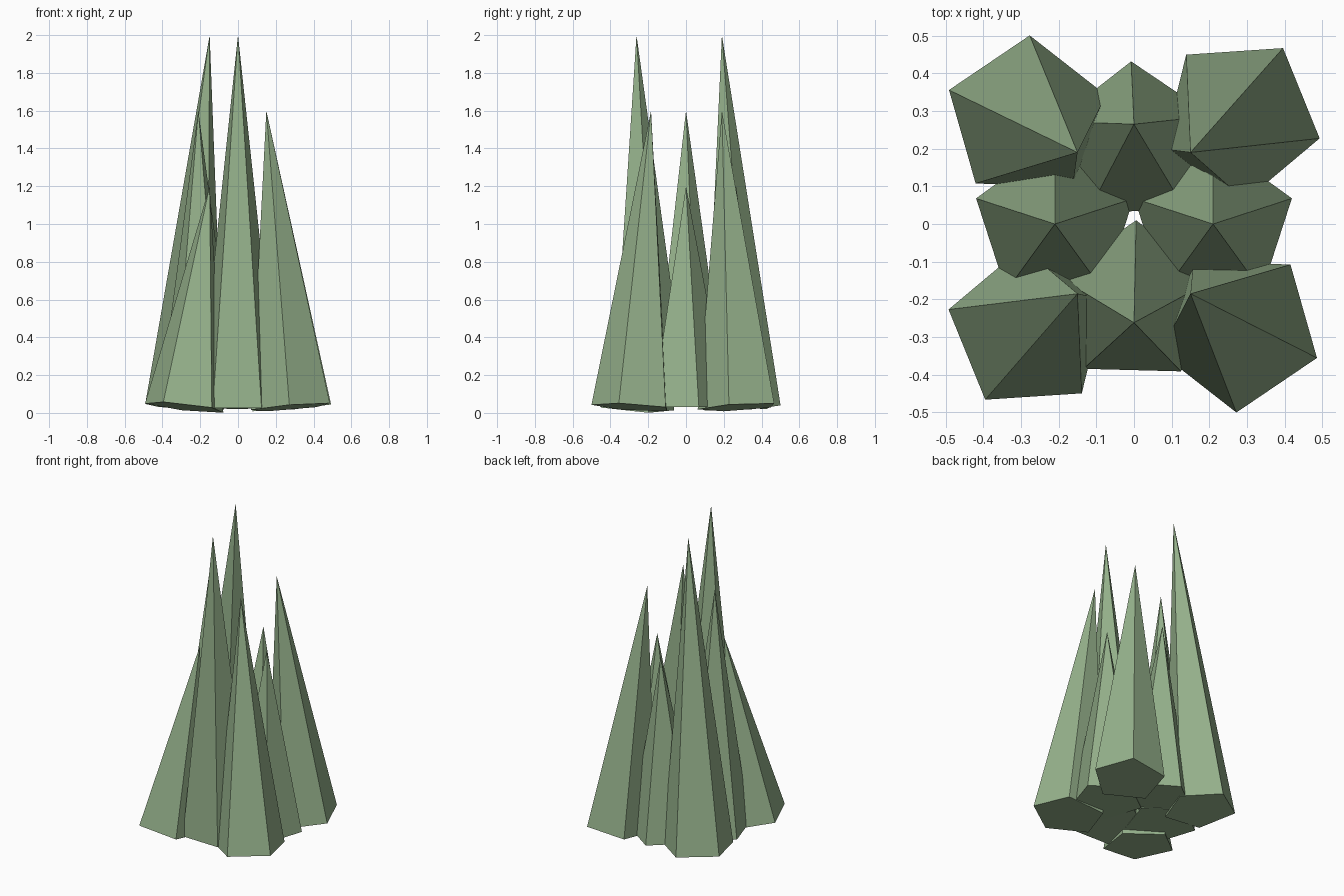
import bpy, math
from mathutils import Vector

if "Cube" in bpy.data.objects:
    bpy.data.objects.remove(bpy.data.objects["Cube"])

green = bpy.data.materials.new("sage_green")
green.diffuse_color = (0.305, 0.445, 0.262, 1)
green.use_nodes = True
green.node_tree.nodes["Principled BSDF"].inputs["Base Color"].default_value = green.diffuse_color

RADIUS, BASE_Z = 0.22, 0.03

# name, base centre, tip position, angle of the first base corner (degrees)
SPIKES = [
    ("spike_back_left",   (-0.285, 0.281), (-0.15, 0.19, 2.0), 160),
    ("spike_back",        (0, 0.212),      (0, 0.265, 1.2),    92),
    ("spike_back_right",  (0.28, 0.281),   (0.15, 0.19, 1.6),  58),
    ("spike_left",        (-0.21, 0),      (-0.21, 0, 1.6),    90),
    ("spike_right",       (0.21, 0),       (0.21, 0, 1.2),     90),
    ("spike_front_left",  (-0.28, -0.281), (-0.15, -0.185, 1.2), 238),
    ("spike_front",       (0, -0.21),      (0, -0.262, 2.0),   88.5),
    ("spike_front_right", (0.28, -0.281),  (0.15, -0.185, 1.6), 340),
]


def spike(name, base, tip, angle):
    """Five-sided cone whose flat base is square to its leaning axis."""
    centre, tip = Vector((*base, BASE_Z)), Vector(tip)
    axis = tip - centre
    tilt = Vector((0, 0, 1)).rotation_difference(axis)
    verts = []
    for i in range(5):
        a = math.radians(angle + 72 * i)
        verts.append(centre + tilt @ Vector((RADIUS * math.cos(a), RADIUS * math.sin(a), 0)))
    verts.append(tip)
    faces = [(i, (i + 1) % 5, 5) for i in range(5)] + [(4, 3, 2, 1, 0)]
    mesh = bpy.data.meshes.new(name)
    mesh.from_pydata(verts, [], faces)
    mesh.materials.append(green)
    bpy.context.collection.objects.link(bpy.data.objects.new(name, mesh))


# Ring of eight interpenetrating spikes
for s in SPIKES:
    spike(*s)
